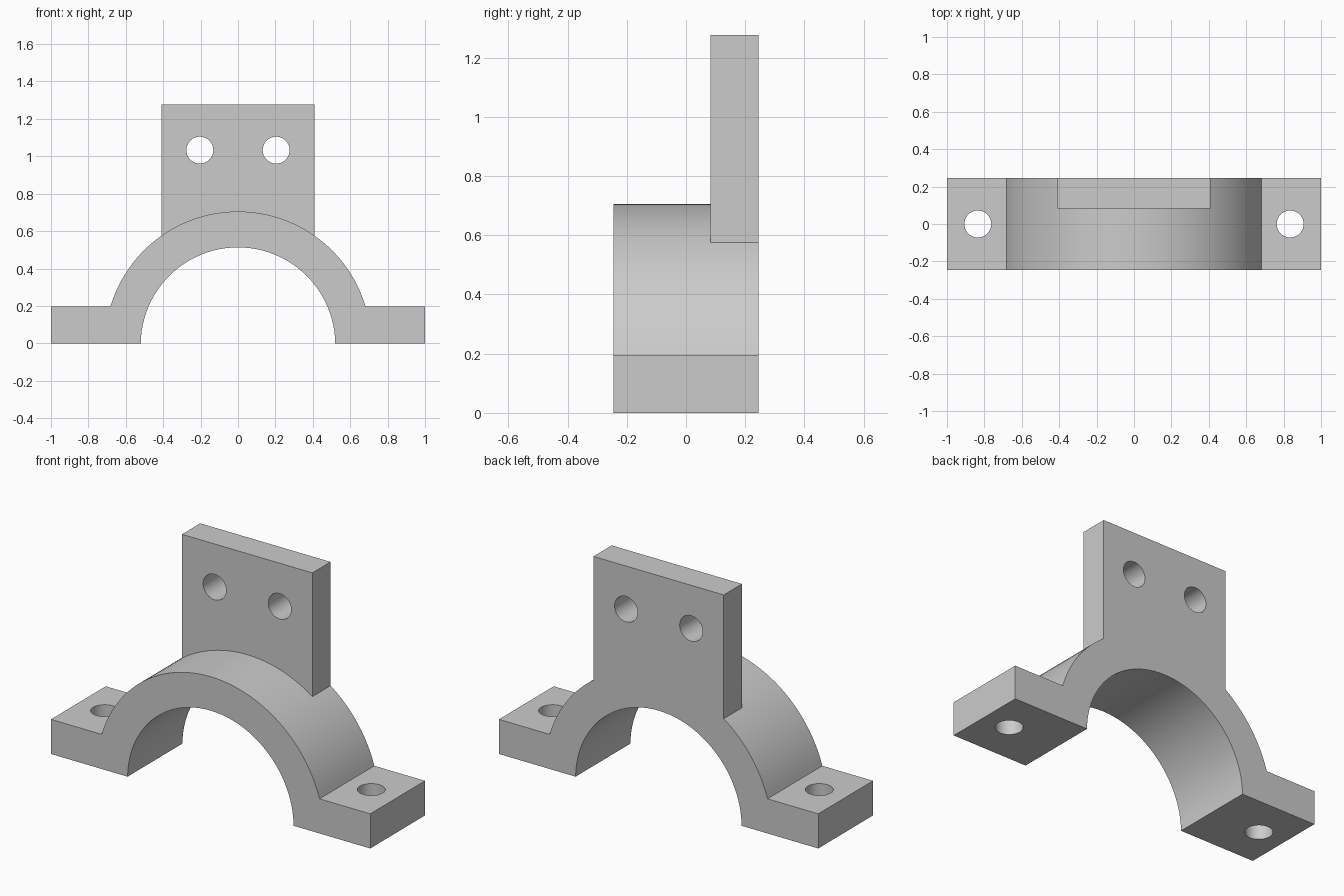
import bpy, bmesh
from math import sin, cos, asin, pi, radians

if "Cube" in bpy.data.objects:
    bpy.data.objects.remove(bpy.data.objects["Cube"])

DEPTH, FOOT_H = 0.245, 0.196          # half depth, foot thickness
R_IN, R_OUT, CZ = 0.52, 0.712, -0.007  # saddle radii and centre height
HOLE_R = 0.072


def arc(r, z, n=48):
    """Points of an arc from right to left, both ends at height z."""
    a = asin((z - CZ) / r)
    return [(r * cos(a + (pi - 2 * a) * i / n), CZ + r * sin(a + (pi - 2 * a) * i / n))
            for i in range(n + 1)]


def extrude_profile(name, points, y0, y1):
    bm = bmesh.new()
    face = bm.faces.new([bm.verts.new((x, y0, z)) for x, z in points])
    out = bmesh.ops.extrude_face_region(bm, geom=[face])
    moved = [g for g in out["geom"] if isinstance(g, bmesh.types.BMVert)]
    bmesh.ops.translate(bm, verts=moved, vec=(0, y1 - y0, 0))
    bmesh.ops.recalc_face_normals(bm, faces=bm.faces)
    mesh = bpy.data.meshes.new(name)
    bm.to_mesh(mesh)
    bm.free()
    obj = bpy.data.objects.new(name, mesh)
    bpy.context.collection.objects.link(obj)
    return obj


def hole_cutter(name, loc, rot=(0, 0, 0)):
    bpy.ops.mesh.primitive_cylinder_add(vertices=48, radius=HOLE_R, depth=0.6,
                                        location=loc, rotation=rot)
    obj = bpy.context.object
    obj.name = name
    return obj


def boolean(target, other, operation):
    bpy.ops.object.select_all(action='DESELECT')
    bpy.context.view_layer.objects.active = target
    target.select_set(True)
    mod = target.modifiers.new(other.name, 'BOOLEAN')
    mod.operation, mod.solver, mod.object = operation, 'EXACT', other
    bpy.ops.object.modifier_apply(modifier=mod.name)
    bpy.data.objects.remove(other)


# Arched saddle with two mounting feet
profile = ([(1, 0), (1, FOOT_H)] + arc(R_OUT, FOOT_H)
           + [(-1, FOOT_H), (-1, 0)] + arc(R_IN, 0)[::-1])
bracket = extrude_profile("saddle_bracket", profile, -DEPTH, DEPTH)

# Upright plate, flush with the back and sunk into the arch
plate = extrude_profile("upright_plate", [(-0.408, 0.55), (0.408, 0.55),
                                          (0.408, 1.277), (-0.408, 1.277)], 0.082, DEPTH)
boolean(bracket, plate, 'UNION')

# Bolt holes through the feet and the plate
for side in (-1, 1):
    boolean(bracket, hole_cutter("foot_hole", (side * 0.835, 0, 0.1)), 'DIFFERENCE')
    boolean(bracket, hole_cutter("plate_hole", (side * 0.204, 0.16, 1.033),
                                 (pi / 2, 0, 0)), 'DIFFERENCE')

# Smooth curved faces, crisp edges
bpy.ops.object.shade_smooth_by_angle(angle=radians(30))
